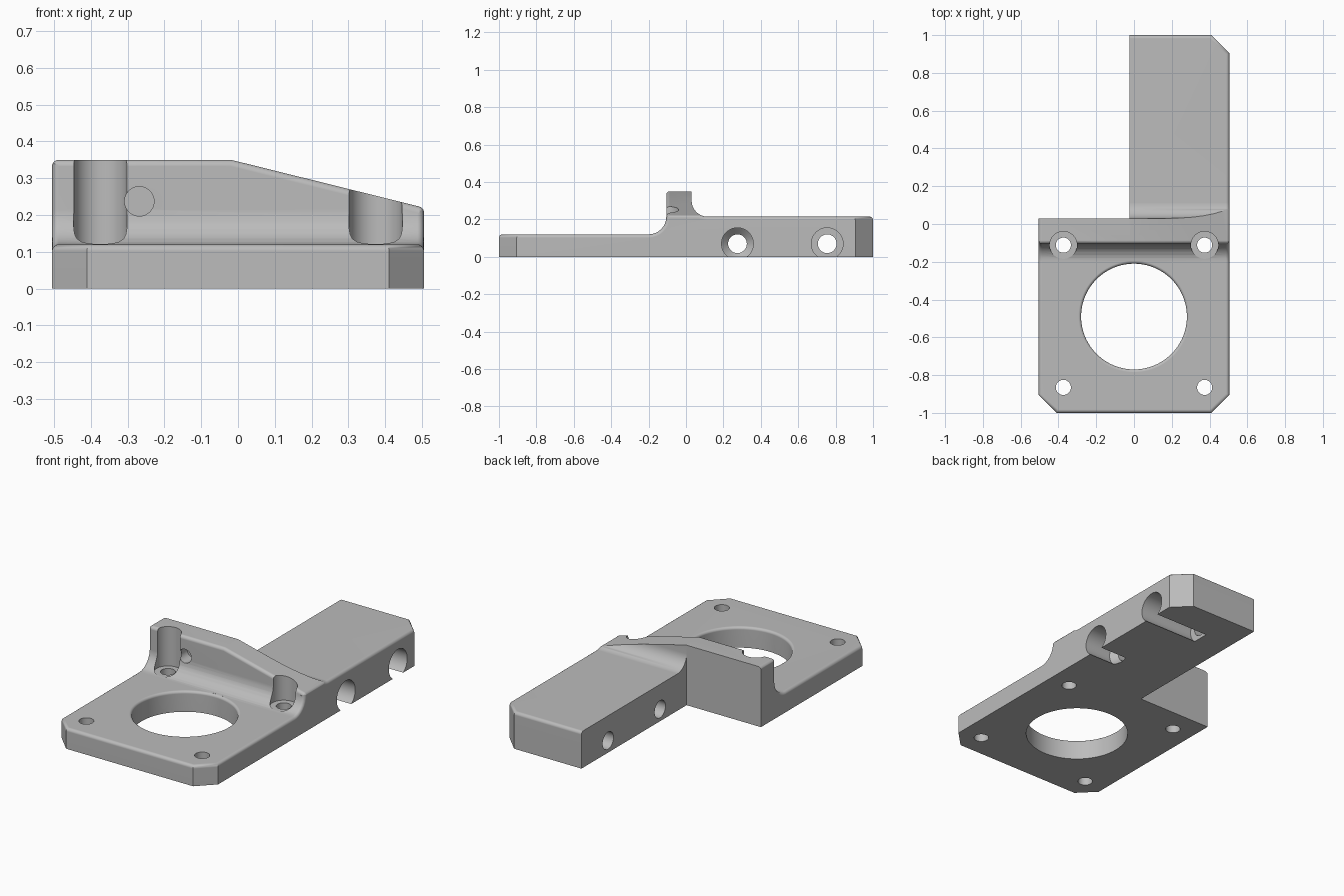
import bpy
import bmesh
from math import sin, cos, pi, radians

if "Cube" in bpy.data.objects:
    bpy.data.objects.remove(bpy.data.objects["Cube"], do_unlink=True)

grey = bpy.data.materials.new("machined grey")
grey.use_nodes = True
GREY = (0.5, 0.5, 0.5, 1)
grey.diffuse_color = GREY
grey.node_tree.nodes["Principled BSDF"].inputs["Base Color"].default_value = GREY

HALF = 0.505      # half width of the plate
PLATE = 0.12      # plate thickness
ARM = 0.215       # arm thickness
WALL_F, WALL_B = -0.105, 0.03
ROUND = 0.018     # small edge rounding


def arc(cx, cz, r, start, end, n=8):
    """Points of a circular arc, angles in degrees."""
    angles = [radians(start + (end - start) * i / n) for i in range(n + 1)]
    return [(cx + r * cos(a), cz + r * sin(a)) for a in angles]


def loft(name, rings):
    """Closed solid through a list of matching point rings."""
    bm = bmesh.new()
    loops = [[bm.verts.new(p) for p in ring] for ring in rings]
    for a, b in zip(loops, loops[1:]):
        for i in range(len(a)):
            j = (i + 1) % len(a)
            bm.faces.new((a[i], a[j], b[j], b[i]))
    bm.faces.new(loops[0])
    bm.faces.new(loops[-1])
    bmesh.ops.recalc_face_normals(bm, faces=bm.faces)
    mesh = bpy.data.meshes.new(name)
    bm.to_mesh(mesh)
    bm.free()
    mesh.materials.append(grey)
    obj = bpy.data.objects.new(name, mesh)
    bpy.context.collection.objects.link(obj)
    return obj


def lathe(name, profile, centre, axis, n=48):
    """Turned solid: profile holds (radius, position along the axis)."""
    u, v = centre
    rings = []
    for r, h in profile:
        ring = []
        for i in range(n):
            a, b = u + r * cos(2 * pi * i / n), v + r * sin(2 * pi * i / n)
            ring.append({"x": (h, a, b), "y": (a, h, b), "z": (a, b, h)}[axis])
        rings.append(ring)
    return loft(name, rings)


def combine(target, tool, operation="DIFFERENCE"):
    """Apply a boolean and remove the tool."""
    tool.hide_render = True
    mod = target.modifiers.new("boolean", "BOOLEAN")
    mod.object, mod.operation, mod.solver = tool, operation, "EXACT"
    deps = bpy.context.evaluated_depsgraph_get()
    mesh = bpy.data.meshes.new_from_object(target.evaluated_get(deps))
    target.modifiers.clear()
    target.data = mesh
    bpy.data.objects.remove(tool, do_unlink=True)


# Body: side profile of plate, filleted wall and arm, swept across the width
fr, br = 0.095, 0.085
side = [(-1, 0), (-1, PLATE)]
side += arc(WALL_F - fr, PLATE + fr, fr, -90, 0)
side += [(WALL_F, 0.4), (WALL_B, 0.4)]
side += arc(WALL_B + br, ARM + br, br, 180, 270)
side += [(1, ARM), (1, 0)]
body = loft("motor_bracket", [[(x, y, z) for y, z in side] for x in (-HALF, HALF)])

# Chamfered corners, then rounded upper rim
bm = bmesh.new()
bm.from_mesh(body.data)


def is_corner(e):
    a, b = (v.co for v in e.verts)
    upright = abs(a.x - b.x) + abs(a.y - b.y) < 1e-4
    return upright and abs(a.y) > 0.99 and (a.y < 0 or a.x > 0)


bmesh.ops.bevel(bm, geom=[e for e in bm.edges if is_corner(e)], offset=0.095,
                segments=1, affect="EDGES", profile=0.5, clamp_overlap=False)


def is_rim(e):
    if min(v.co.z for v in e.verts) < 0.05:
        return False
    if all(v.co.x < -0.5 and v.co.y > WALL_B - 0.005 for v in e.verts):
        return False
    touching = [any(v.co.z < 0.01 for v in f.verts) for f in e.link_faces]
    upright = all(abs(f.normal.z) < 0.01 for f in e.link_faces)
    return touching.count(True) == 1 or (touching.count(True) == 2 and not upright)


bmesh.ops.bevel(bm, geom=[e for e in bm.edges if is_rim(e)], offset=ROUND,
                segments=4, affect="EDGES", profile=0.5, clamp_overlap=False)
bmesh.ops.recalc_face_normals(bm, faces=bm.faces)
bm.to_mesh(body.data)
bm.free()

# Sloping wall top with rounded ends and a rounded front edge
edge = HALF + 0.001
top = [(-0.6, -0.1), (-0.6, 0.33)]
top += arc(-edge + 0.02, 0.33, 0.02, 180, 90, 5)
top += [(-0.02, 0.35)]
top += arc(edge - 0.02, 0.204, 0.02, 76, 0, 5)
top += [(0.6, 0.204), (0.6, -0.1)]
steps = [(-1.1, ROUND)]
steps += [(WALL_F + ROUND * (1 - cos(t)), ROUND * (1 - sin(t)))
          for t in (pi / 2 * i / 5 for i in range(6))]
steps += [(1.1, 0)]
combine(body, loft("wall_top_tool", [[(x, y, z - d) for x, z in top] for y, d in steps]),
        "INTERSECT")

# Open corner beside the arm
notch = [(-0.8, WALL_B - 0.0002), (-0.025, WALL_B - 0.0002), (-0.025, 1.2), (-0.8, 1.2)]
combine(body, loft("notch_tool", [[(x, y, z) for x, y in notch] for z in (-0.2, 0.6)]))

# Large bore with a rounded upper lip
lip = 0.015
bore = [(0.28, -0.1)]
bore += [(0.28 + lip * (1 - cos(t)), PLATE - lip + lip * sin(t))
         for t in (pi / 2 * i / 4 for i in range(5))]
bore += [(0.28 + lip, 0.2)]
combine(body, lathe("bore_tool", bore, (0, -0.49), "z", 96))

# Plate screw holes; the rear pair has head pockets cut into the wall
for x in (-0.374, 0.374):
    combine(body, lathe("screw_tool", [(0.04, -0.1), (0.04, 0.3)], (x, -0.865), "z"))
    pocket = [(0.04, -0.1), (0.04, PLATE), (0.0725, PLATE), (0.0725, 0.6)]
    combine(body, lathe("pocket_tool", pocket, (x, -0.112), "z"))

# Blind hole in the wall front
combine(body, lathe("blind_tool", [(0.04, -0.25), (0.04, -0.03)], (-0.268, 0.237), "y"))

# Arm cross holes: one countersunk, one deep counterbored
countersunk = [(0.05, -0.2), (0.05, 0.3), (0.085, 0.335), (0.085, 0.7)]
counterbored = [(0.05, -0.2), (0.05, 0.155), (0.085, 0.155), (0.085, 0.7)]
combine(body, lathe("cross_tool", countersunk, (0.275, 0.07), "x"))
combine(body, lathe("cross_tool", counterbored, (0.755, 0.07), "x"))

# Single material and smooth curved surfaces
body.data.materials.clear()
body.data.materials.append(grey)
for poly in body.data.polygons:
    poly.material_index = 0
bpy.ops.object.select_all(action="DESELECT")
body.select_set(True)
bpy.context.view_layer.objects.active = body
bpy.ops.object.shade_smooth_by_angle(angle=radians(30))
normals = body.modifiers.new("weighted normals", "WEIGHTED_NORMAL")
normals.keep_sharp = True
